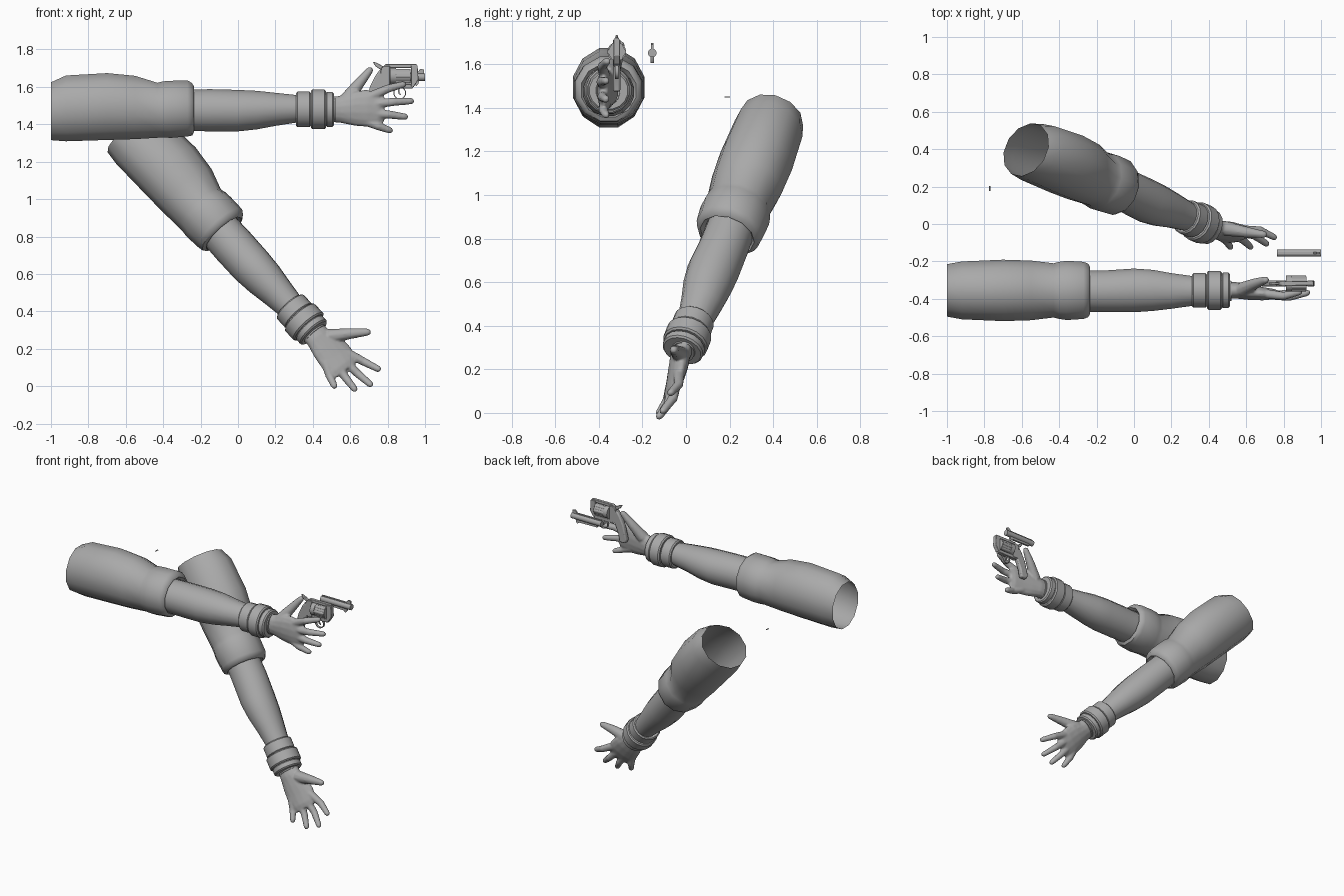
import bpy, bmesh, math
from mathutils import Matrix, Vector

cube = bpy.data.objects.get("Cube")
if cube:
    bpy.data.objects.remove(cube, do_unlink=True)


def material(name, v):
    m = bpy.data.materials.new(name)
    m.use_nodes = True
    m.diffuse_color = (v, v, v, 1)
    m.node_tree.nodes["Principled BSDF"].inputs["Base Color"].default_value = (v, v, v, 1)
    return m


GREY = material("plain grey", 0.4)


def finish(name, bm, matrix=Matrix(), mirror=1, angle=40, solid=True):
    """Place a bmesh in the scene as a named, shaded object."""
    bmesh.ops.transform(bm, matrix=Matrix.Diagonal((1, mirror, 1, 1)), verts=bm.verts)
    if solid:
        bmesh.ops.recalc_face_normals(bm, faces=bm.faces)
    elif mirror < 0:
        bmesh.ops.reverse_faces(bm, faces=bm.faces)
    bmesh.ops.transform(bm, matrix=matrix, verts=bm.verts)
    me = bpy.data.meshes.new(name)
    bm.to_mesh(me)
    bm.free()
    me.materials.append(GREY)
    ob = bpy.data.objects.new(name, me)
    bpy.context.collection.objects.link(ob)
    bpy.ops.object.select_all(action='DESELECT')
    bpy.context.view_layer.objects.active = ob
    ob.select_set(True)
    bpy.ops.object.shade_smooth_by_angle(angle=math.radians(angle))
    return ob


def skin_rings(bm, rings, cap_start, cap_end):
    n = len(rings[0])
    for a, b in zip(rings, rings[1:]):
        for i in range(n):
            j = (i + 1) % n
            bm.faces.new((a[i], a[j], b[j], b[i]))
    if cap_start:
        bm.faces.new(rings[0][::-1])
    if cap_end:
        bm.faces.new(rings[-1])


def loft(bm, stations, sides=14, cap_start=True, cap_end=True):
    """Elliptical rings along x: (x, y centre, z centre, y radius, z radius)."""
    rings = []
    for x, yc, zc, ry, rz in stations:
        turn = [math.tau * (i + 0.5) / sides for i in range(sides)]
        rings.append([bm.verts.new((x, yc + ry * math.cos(t), zc + rz * math.sin(t))) for t in turn])
    skin_rings(bm, rings, cap_start, cap_end)


def finger(bm, start, bend, tip, r0, r1, sides=10):
    """Tapering, round-tipped tube through three points."""
    p = [Vector(start), Vector(bend), Vector(tip)]
    d = (p[2] - p[1]).normalized()
    path = [(p[0], r0), (p[1], (r0 + r1) / 2), (p[2] - d * r1, r1),
            (p[2] - d * r1 * 0.3, r1 * 0.75), (p[2], r1 * 0.25)]
    rot = (p[2] - p[0]).to_track_quat('Z', 'Y')
    rings = []
    for c, r in path:
        turn = [math.tau * i / sides for i in range(sides)]
        rings.append([bm.verts.new(c + rot @ Vector((r * math.cos(t), r * math.sin(t), 0))) for t in turn])
    skin_rings(bm, rings, True, True)


def build_arm(side, matrix, mirror):
    # Sleeve, open at the shoulder, with a rolled cuff that turns in at the elbow
    bm = bmesh.new()
    loft(bm, [(-1, 0, -.01, .145, .16), (-.92, 0, .005, .16, .182), (-.7, 0, .015, .17, .185),
              (-.55, 0, .01, .165, .175), (-.43, 0, -.005, .15, .152), (-.4, 0, 0, .158, .155),
              (-.36, 0, 0, .164, .158), (-.27, 0, .005, .158, .155), (-.245, 0, 0, .148, .145),
              (-.235, 0, 0, .13, .125), (-.26, 0, 0, .11, .11)], 12, False, False)
    finish(side + "_sleeve", bm, matrix, mirror, 50, False)

    # Bare forearm
    bm = bmesh.new()
    loft(bm, [(-.28, -.005, -.005, .112, .112), (-.15, -.005, -.005, .114, .115), (0, 0, -.007, .119, .113),
              (.1, 0, -.004, .112, .105), (.2, -.003, 0, .097, .09), (.32, -.003, .003, .08, .074),
              (.52, -.003, 0, .055, .07)], 16)
    finish(side + "_forearm", bm, matrix, mirror, 60)

    # Three wrist bands
    for label, x0, x1, ry, rz in (("inner", .31, .39, .094, .097), ("middle", .39, .47, .106, .108),
                                  ("outer", .468, .512, .097, .095)):
        bm = bmesh.new()
        e = .008
        loft(bm, [(x0, 0, 0, ry - .03, rz - .03), (x0, 0, 0, ry - e, rz - e), (x0 + e, 0, 0, ry, rz),
                  (x1 - e, 0, 0, ry, rz), (x1, 0, 0, ry - e, rz - e), (x1, 0, 0, ry - .03, rz - .03)], 16)
        finish(f"{side}_{label}_wrist_band", bm, matrix, mirror, 35)

    # Spread hand: palm and digits fused into one skin
    bm = bmesh.new()
    loft(bm, [(.49, 0, 0, .045, .068), (.55, 0, 0, .045, .073), (.62, -.01, .005, .042, .093),
              (.69, -.018, .005, .036, .1), (.75, -.02, 0, .028, .088), (.78, -.02, 0, .016, .07)])
    finger(bm, (.58, .005, .05), (.645, .035, .135), (.715, .06, .222), .04, .02)
    for start, bend, tip in (((.7, -.018, .065), (.8, -.03, .11), (.9, -.005, .138)),
                             ((.7, -.02, .025), (.83, -.035, .04), (.942, -.01, .045)),
                             ((.7, -.02, -.02), (.81, -.03, -.028), (.91, -.01, -.042)),
                             ((.68, -.015, -.06), (.75, -.025, -.09), (.828, -.01, -.118))):
        finger(bm, start, bend, tip, .027, .018)
    hand = finish(side + "_hand", bm, matrix, mirror, 180)
    fuse = hand.modifiers.new("fuse", 'REMESH')
    fuse.mode = 'VOXEL'
    fuse.voxel_size = 0.007
    fuse.use_smooth_shade = True
    soften = hand.modifiers.new("soften", 'SMOOTH')
    soften.factor = 0.5
    soften.iterations = 3


# Raised arm lies along x; lowered arm is its mirror image, swung down
build_arm("raised", Matrix.Translation((0, -.355, 1.48)), 1)
along = Vector((.645, -.275, -.71)).normalized()
up = Vector((.76, .31, .57))
up = (up - along * up.dot(along)).normalized()
swing = Matrix((along, up.cross(along), up)).transposed().to_4x4()
build_arm("lowered", Matrix.Translation((-.57, .4, 1.36)) @ swing @ Matrix.Translation((1, 0, 0)), -1)


def plate(name, outline, y, thick, bevel=0.003):
    """Side outline in x and z, extruded across y."""
    bm = bmesh.new()
    face = bm.faces.new([bm.verts.new((x, y - thick / 2, z)) for x, z in outline])
    ext = bmesh.ops.extrude_face_region(bm, geom=[face])
    moved = [g for g in ext["geom"] if isinstance(g, bmesh.types.BMVert)]
    bmesh.ops.translate(bm, verts=moved, vec=(0, thick, 0))
    ob = finish(name, bm, angle=30)
    if bevel:
        b = ob.modifiers.new("bevel", 'BEVEL')
        b.width = bevel
        b.segments = 2


def rod(name, x0, x1, y, z, r, sides=16):
    bm = bmesh.new()
    loft(bm, [(x0, y, z, r, r), (x1, y, z, r, r)], sides)
    finish(name, bm)


# Revolver frame and grip
GY = -.318
plate("frame_top_strap", [(.77, 1.705), (.79, 1.722), (.955, 1.722), (.955, 1.702), (.8, 1.702)], GY, .022)
plate("frame_rear", [(.755, 1.625), (.765, 1.7), (.78, 1.712), (.812, 1.712), (.812, 1.6), (.77, 1.6)], GY, .034)
plate("frame_bottom", [(.77, 1.615), (.94, 1.615), (.935, 1.592), (.78, 1.59)], GY, .028)
plate("frame_front", [(.925, 1.715), (.96, 1.715), (.965, 1.64), (.94, 1.6), (.925, 1.6)], GY, .03)
plate("grip", [(.76, 1.695), (.735, 1.66), (.705, 1.6), (.68, 1.5), (.69, 1.475), (.735, 1.475),
               (.745, 1.53), (.77, 1.59), (.79, 1.62)], GY, .034, .008)
plate("hammer", [(.765, 1.69), (.735, 1.71), (.72, 1.735), (.74, 1.73), (.785, 1.705)], GY, .012)
plate("trigger", [(.852, 1.6), (.866, 1.6), (.862, 1.575), (.872, 1.555), (.858, 1.562)], GY, .008, 0)

# Revolving cylinder with raised lands between the flutes
rod("cylinder_drum", .814, .922, GY, 1.658, .038, 24)
rod("cylinder_rear_rim", .814, .845, GY, 1.658, .043, 24)
for i in range(6):
    t = math.tau * i / 6
    rod(f"cylinder_land_{i + 1}", .84, .92, GY + .03 * math.cos(t), 1.658 + .03 * math.sin(t), .013, 10)

# Trigger guard ring
bm = bmesh.new()
rings = []
for i in range(20):
    t = math.tau * i / 20
    rings.append([bm.verts.new((.865 + r * math.cos(t), GY + y, 1.567 + r * math.sin(t)))
                  for r, y in ((.034, -.008), (.034, .008), (.029, .008), (.029, -.008))])
skin_rings(bm, rings + rings[:1], False, False)
finish("trigger_guard", bm)

# Loose barrel, set apart behind the frame
BY = -.155
rod("barrel", .765, 1.0, BY, 1.652, .02)
plate("barrel_top_rib", [(.77, 1.665), (.77, 1.678), (.96, 1.678), (.975, 1.697), (.995, 1.692), (.995, 1.665)], BY, .01, 0)
plate("barrel_under_lug", [(.8, 1.64), (.97, 1.64), (.965, 1.617), (.955, 1.605), (.94, 1.617), (.8, 1.62)], BY, .014, 0)

# Tiny stray sliver behind the shoulder
plate("sliver", [(-.774, 1.447), (-.766, 1.447), (-.77, 1.453)], .19, .025, 0)
